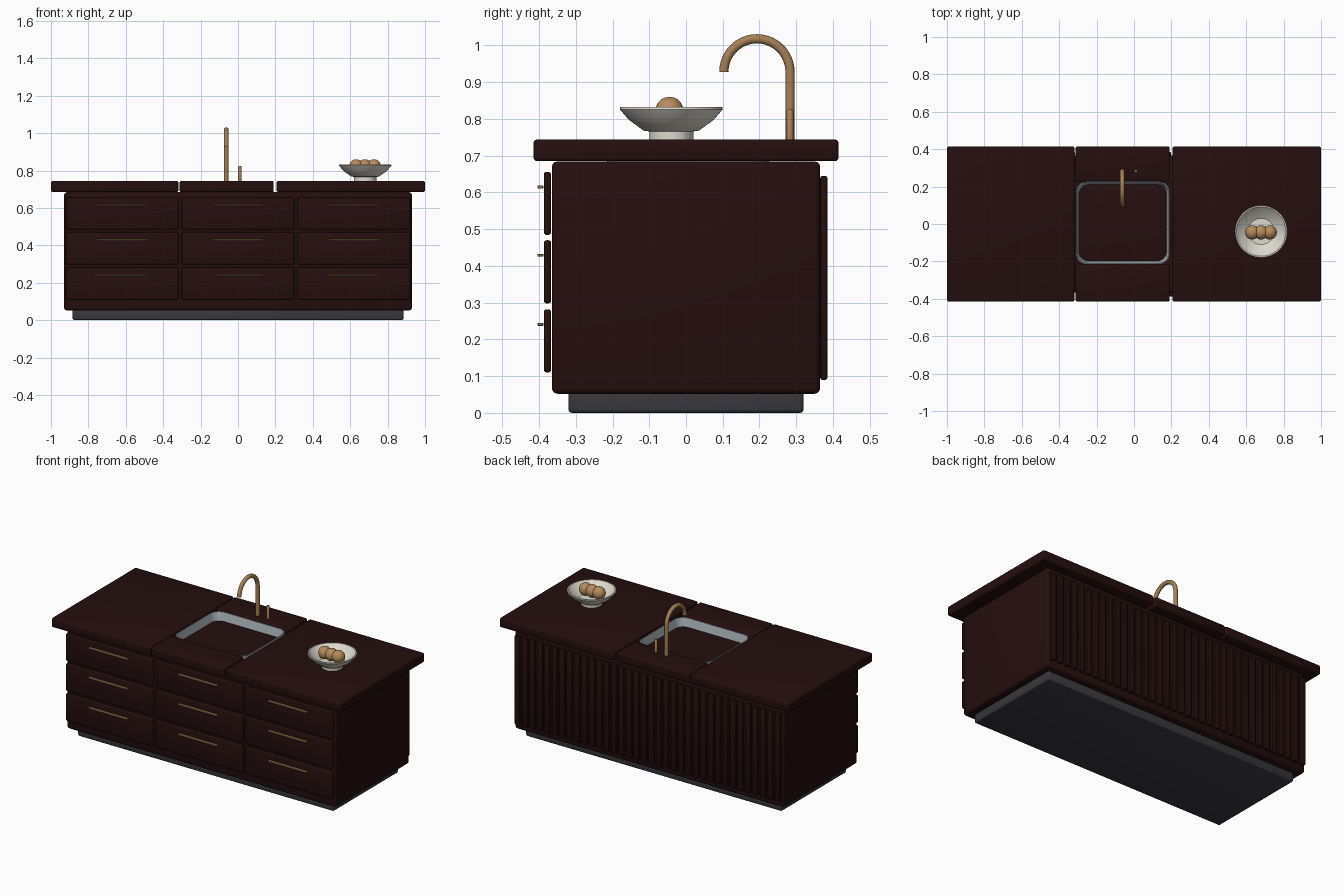
import bpy, bmesh, math
from mathutils import Vector

cube = bpy.data.objects.get("Cube")
if cube:
    bpy.data.objects.remove(cube, do_unlink=True)


def material(name, r, g, b):
    m = bpy.data.materials.new(name)
    m.use_nodes = True
    m.diffuse_color = (r, g, b, 1)
    bsdf = next(n for n in m.node_tree.nodes if n.type == 'BSDF_PRINCIPLED')
    bsdf.inputs["Base Color"].default_value = (r, g, b, 1)
    return m


WOOD = material("dark red wood", 0.018, 0.0045, 0.0045)
PLINTH = material("charcoal", 0.04, 0.038, 0.046)
BRASS = material("brass", 0.37, 0.22, 0.095)
STEEL = material("sink steel", 0.38, 0.43, 0.46)
CERAMIC = material("ceramic", 0.72, 0.70, 0.62)
FRUIT = material("fruit tan", 0.46, 0.26, 0.11)


def finish(bm, name, mat, smooth=True):
    mesh = bpy.data.meshes.new(name)
    bmesh.ops.recalc_face_normals(bm, faces=bm.faces)
    bm.to_mesh(mesh)
    bm.free()
    mesh.materials.append(mat)
    ob = bpy.data.objects.new(name, mesh)
    bpy.context.collection.objects.link(ob)
    if smooth:
        bpy.ops.object.select_all(action='DESELECT')
        ob.select_set(True)
        bpy.context.view_layer.objects.active = ob
        bpy.ops.object.shade_smooth_by_angle(angle=math.radians(35))
    return ob


def box(name, mat, x, y, z, bevel=0.0, segments=3):
    """Rounded box from (min, max) ranges."""
    bm = bmesh.new()
    bmesh.ops.create_cube(bm, size=1)
    for v in bm.verts:
        for i, (lo, hi) in enumerate((x, y, z)):
            v.co[i] = lo if v.co[i] < 0 else hi
    if bevel:
        bmesh.ops.bevel(bm, geom=bm.edges[:], offset=bevel, segments=segments,
                        profile=0.5, affect='EDGES')
    return finish(bm, name, mat)


def loft(bm, rings, closed=False, caps=False):
    """Skin a list of equal point rings."""
    loops = [[bm.verts.new(p) for p in ring] for ring in rings]
    pairs = list(zip(loops, loops[1:]))
    if closed:
        pairs.append((loops[-1], loops[0]))
    for a, b in pairs:
        n = len(a)
        for i in range(n):
            j = (i + 1) % n
            bm.faces.new((a[i], a[j], b[j], b[i]))
    if caps:
        bm.faces.new(loops[0])
        bm.faces.new(loops[-1])


def circle(center, u, v, r, n=24):
    return [center + r * (u * math.cos(t) + v * math.sin(t))
            for t in (2 * math.pi * i / n for i in range(n))]


def lathe(name, mat, center, profile, n=48):
    bm = bmesh.new()
    loft(bm, [circle(center + Vector((0, 0, z)), Vector((1, 0, 0)),
                     Vector((0, 1, 0)), r, n) for r, z in profile], caps=True)
    return finish(bm, name, mat)


# Base and carcass
box("plinth", PLINTH, (-0.885, 0.885), (-0.32, 0.32), (0, 0.06), 0.01)
box("cabinet_body", WOOD, (-0.93, 0.93), (-0.365, 0.365), (0.052, 0.684), 0.015)

# Drawer fronts with bar handles
for col, cx in enumerate((-0.62, 0, 0.62)):
    for row, z in enumerate((0.11, 0.298, 0.484)):
        tag = f"{col + 1}_{row + 1}"
        box("drawer_front_" + tag, WOOD, (cx - 0.301, cx + 0.301),
            (-0.387, -0.367), (z, z + 0.172), 0.008)
        hz = z + 0.131
        box("handle_" + tag, BRASS, (cx - 0.133, cx + 0.133),
            (-0.404, -0.388), (hz - 0.004, hz + 0.004), 0.0015, 1)

# Vertical slats on the back
SLATS = 36
pitch = 1.85 / SLATS
for i in range(SLATS):
    x = -0.925 + pitch * (i + 0.5)
    box(f"back_slat_{i + 1}", WOOD, (x - pitch * 0.36, x + pitch * 0.36),
        (0.365, 0.385), (0.09, 0.645), 0.006, 2)

# Worktop in four slabs around the sink opening
for name, x, y in (("worktop_right", (-1, -0.318), (-0.415, 0.415)),
                   ("worktop_left", (0.206, 1), (-0.415, 0.415)),
                   ("worktop_front", (-0.313, 0.191), (-0.415, -0.214)),
                   ("worktop_back", (-0.313, 0.191), (0.226, 0.415))):
    box(name, WOOD, x, y, (0.685, 0.744), 0.01)


# Sink: rounded rectangular sloping wall
def rounded_rect(hx, hy, r, z, steps=6):
    pts = []
    for q, (sx, sy) in enumerate(((1, 1), (-1, 1), (-1, -1), (1, -1))):
        for k in range(steps + 1):
            a = math.pi / 2 * (q + k / steps)
            pts.append(Vector((-0.06 + sx * (hx - r) + r * math.cos(a),
                               0.006 + sy * (hy - r) + r * math.sin(a), z)))
    return pts


bm = bmesh.new()
loft(bm, [rounded_rect(0.251, 0.221, 0.06, 0.684),
          rounded_rect(0.251, 0.221, 0.06, 0.735),
          rounded_rect(0.246, 0.216, 0.058, 0.735),
          rounded_rect(0.234, 0.204, 0.05, 0.684)], closed=True)
finish(bm, "sink_wall", STEEL)

# Gooseneck tap swept along an upright and an arc
X, FLAT = Vector((1, 0, 0)), Vector((0, -1, 0))
rings = [circle(Vector((-0.063, 0.283, 0.74)), X, FLAT, 0.0125)]
for k in range(33):
    a = math.pi * k / 32
    out = Vector((0, math.cos(a), math.sin(a)))
    rings.append(circle(Vector((-0.063, 0.193, 0.928)) + out * 0.09, X, -out, 0.0125))
bm = bmesh.new()
loft(bm, rings, caps=True)
finish(bm, "tap_spout", BRASS)
lathe("tap_lever", BRASS, Vector((0.01, 0.283, 0)),
      [(0.009, 0.74), (0.009, 0.822), (0.007, 0.825)], 20)

# Footed bowl with three fruits
bowl = Vector((0.68, -0.04, 0))
lathe("bowl_foot", CERAMIC, bowl, [(0.06, 0.742), (0.06, 0.77)])
lathe("bowl", CERAMIC, bowl,
      [(0.06, 0.766), (0.075, 0.768), (0.115, 0.797), (0.14, 0.826), (0.139, 0.832),
       (0.132, 0.832), (0.108, 0.805), (0.07, 0.778)])
for i in range(3):
    bm = bmesh.new()
    bmesh.ops.create_uvsphere(bm, u_segments=28, v_segments=16, radius=0.038)
    bmesh.ops.translate(bm, verts=bm.verts, vec=(0.632 + 0.047 * i, -0.045, 0.822))
    finish(bm, f"fruit_{i + 1}", FRUIT)
